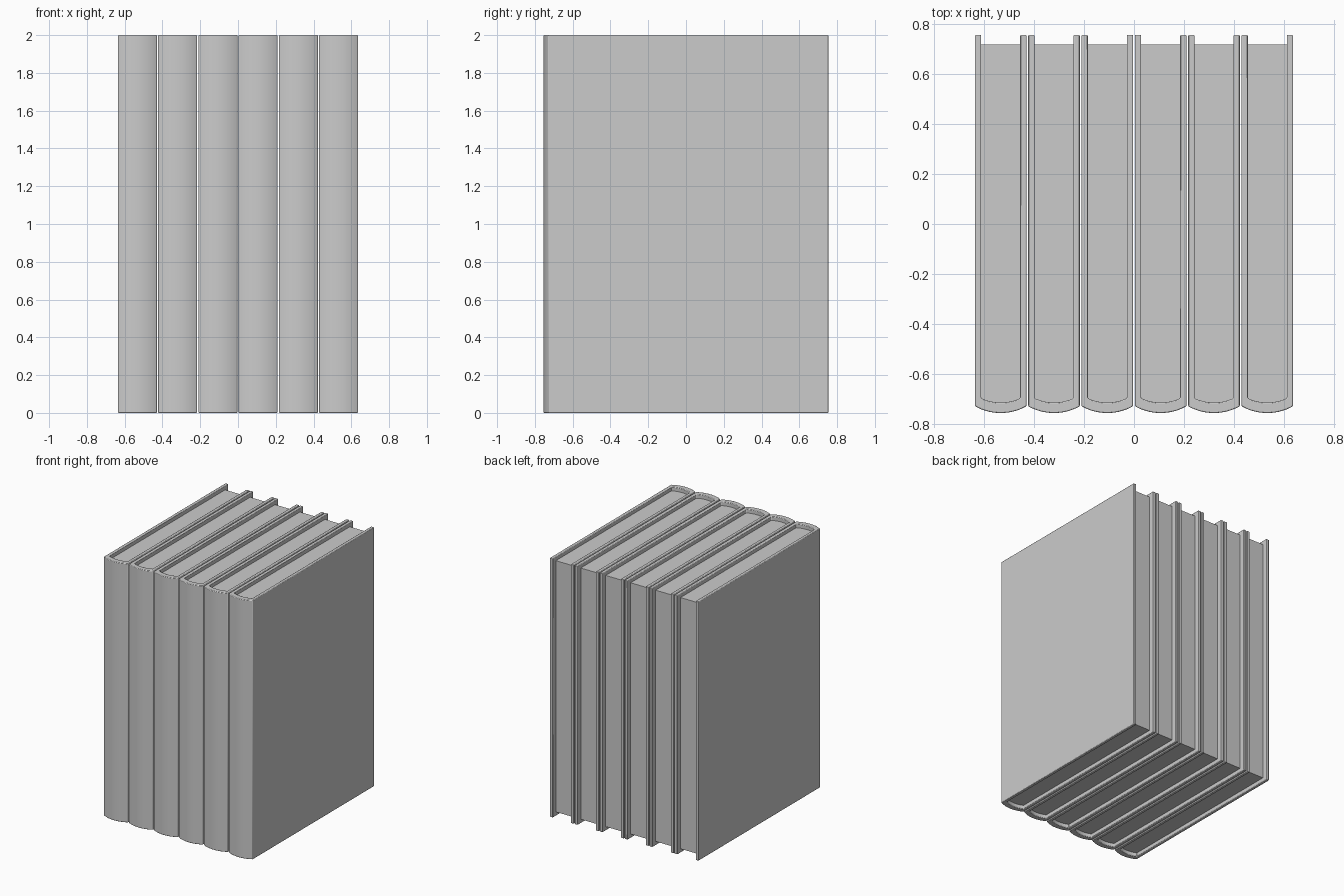
import bpy, bmesh, math

if "Cube" in bpy.data.objects:
    bpy.data.objects.remove(bpy.data.objects["Cube"])

COUNT, PITCH = 6, 0.213
HALF_W, THICK = 0.103, 0.025      # book half width, cover thickness
HEIGHT, RECESS = 2.0, 0.03        # cover height, page inset top and bottom
BACK, PAGE_BACK = 0.755, 0.716


def arc(half, y_side, y_mid, steps=14):
    """Shallow circular arc bulging towards -y, from -half to +half."""
    sag = y_side - y_mid
    r = (half * half + sag * sag) / (2 * sag)
    a = math.asin(half / r)
    return [(r * math.sin(a * (2 * i / steps - 1)),
             y_mid + r - r * math.cos(a * (2 * i / steps - 1)))
            for i in range(steps + 1)]


def prism(name, outline, z0, z1):
    """Extrude a closed outline upwards into a mesh."""
    bm = bmesh.new()
    face = bm.faces.new([bm.verts.new((x, y, z0)) for x, y in outline])
    ext = bmesh.ops.extrude_face_region(bm, geom=[face])
    top = [v for v in ext["geom"] if isinstance(v, bmesh.types.BMVert)]
    bmesh.ops.translate(bm, verts=top, vec=(0, 0, z1 - z0))
    bmesh.ops.recalc_face_normals(bm, faces=bm.faces)
    mesh = bpy.data.meshes.new(name)
    bm.to_mesh(mesh)
    bm.free()
    return mesh


def place(name, mesh, x):
    ob = bpy.data.objects.new(name, mesh)
    bpy.context.collection.objects.link(ob)
    ob.location.x = x
    bpy.ops.object.select_all(action='DESELECT')
    ob.select_set(True)
    bpy.context.view_layer.objects.active = ob
    return ob


# cover: U-shaped shell with a rounded spine
inner_half = HALF_W - THICK
outer = [(-HALF_W, BACK)] + arc(HALF_W, -0.728, -0.755) + [(HALF_W, BACK)]
inner = [(-inner_half, BACK)] + arc(inner_half, -0.696, -0.713) + [(inner_half, BACK)]
cover_mesh = prism("cover", outer + inner[::-1], 0, HEIGHT)

# page block: fills the shell, set in at the top, bottom and back
page_half = inner_half + 0.001
pages = [(-page_half, PAGE_BACK)] + arc(page_half, -0.697, -0.714) + [(page_half, PAGE_BACK)]
page_mesh = prism("pages", pages, RECESS, HEIGHT - RECESS)

# row of books
for i in range(COUNT):
    x = (i - (COUNT - 1) / 2) * PITCH
    cover = place(f"book_cover_{i + 1}", cover_mesh.copy(), x)
    bpy.ops.object.shade_smooth_by_angle(angle=math.radians(35))
    bevel = cover.modifiers.new("soft_edges", 'BEVEL')
    bevel.width, bevel.segments = 0.004, 2
    bevel.limit_method = 'ANGLE'
    bevel.angle_limit = math.radians(35)
    place(f"book_pages_{i + 1}", page_mesh.copy(), x)
    bpy.ops.object.shade_smooth_by_angle(angle=math.radians(30))
